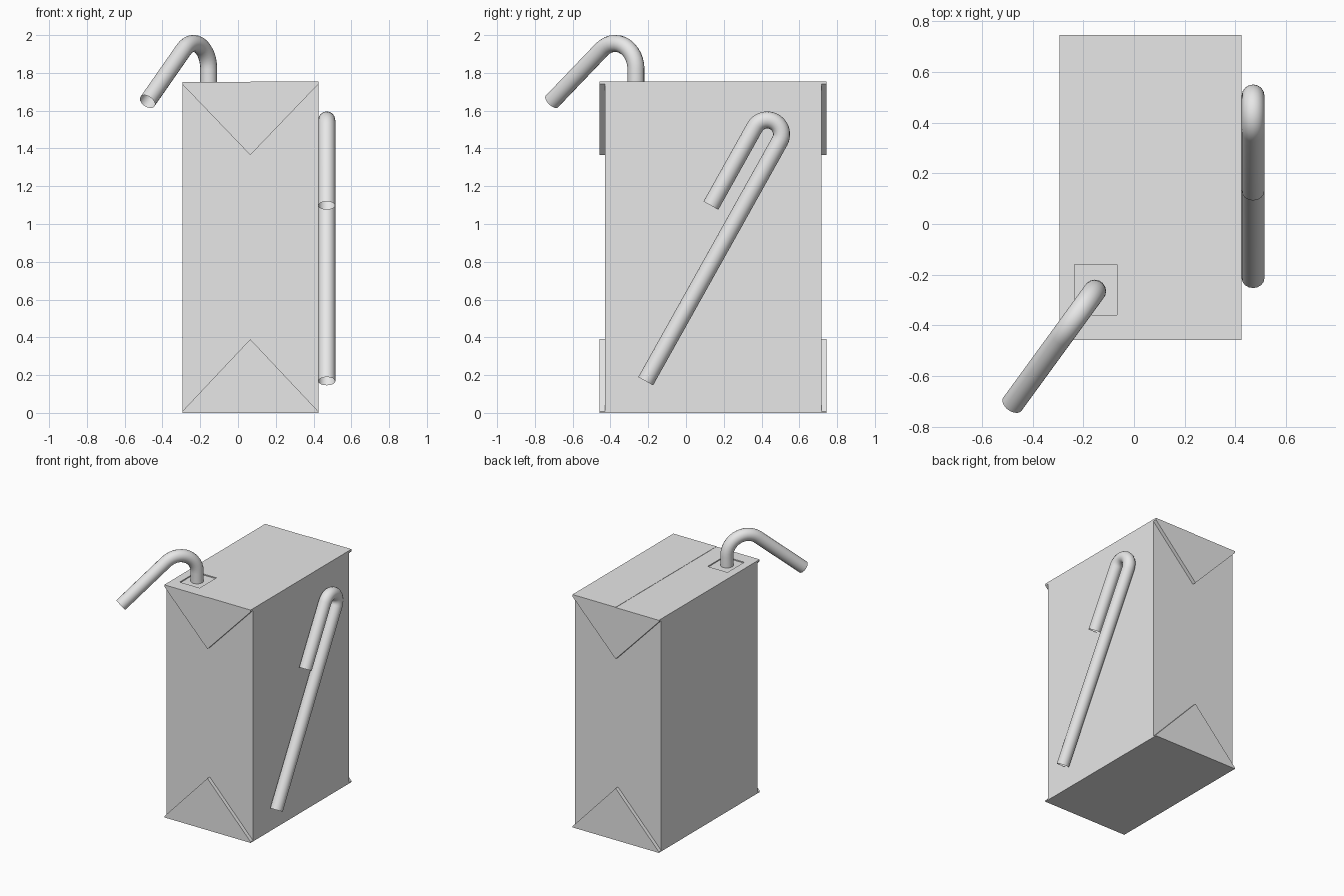
import bpy
import bmesh
from math import sin, cos, radians
from mathutils import Vector

cube = bpy.data.objects.get("Cube")
if cube:
    bpy.data.objects.remove(cube, do_unlink=True)

grey = bpy.data.materials.new("light_grey")
grey.use_nodes = True
grey.diffuse_color = (0.8, 0.8, 0.8, 1)
grey.node_tree.nodes["Principled BSDF"].inputs["Base Color"].default_value = (0.8, 0.8, 0.8, 1)

# Carton limits
X0, X1, XM = -0.295, 0.425, 0.065
Y0, Y1 = -0.457, 0.745
FLAP = 0.028
TOP, SLAB = 1.753, 0.013


def finish(name, bm):
    bmesh.ops.recalc_face_normals(bm, faces=bm.faces)
    mesh = bpy.data.meshes.new(name)
    bm.to_mesh(mesh)
    bm.free()
    mesh.materials.append(grey)
    obj = bpy.data.objects.new(name, mesh)
    bpy.context.collection.objects.link(obj)
    return obj


def box(name, low, high):
    low, high = Vector(low), Vector(high)
    bm = bmesh.new()
    bmesh.ops.create_cube(bm, size=1)
    bmesh.ops.scale(bm, vec=high - low, verts=bm.verts)
    bmesh.ops.translate(bm, vec=(low + high) / 2, verts=bm.verts)
    return finish(name, bm)


def flap(name, y, base, tip):
    """Folded triangular ear lying against an end wall."""
    bm = bmesh.new()
    corners = [(X0, y, base), (X1, y, base), (XM, y, tip)]
    face = bm.faces.new([bm.verts.new(c) for c in corners])
    new = bmesh.ops.extrude_face_region(bm, geom=[face])["geom"]
    moved = [v for v in new if isinstance(v, bmesh.types.BMVert)]
    bmesh.ops.translate(bm, vec=(0, FLAP, 0), verts=moved)
    return finish(name, bm)


def straw(name, points):
    """Open round tube along a path."""
    curve = bpy.data.curves.new(name, "CURVE")
    curve.dimensions = "3D"
    curve.bevel_depth = 0.045
    curve.bevel_resolution = 6
    spline = curve.splines.new("POLY")
    spline.points.add(len(points) - 1)
    for p, co in zip(spline.points, points):
        p.co = (*co, 1)
    curve.materials.append(grey)
    obj = bpy.data.objects.new(name, curve)
    bpy.context.collection.objects.link(obj)
    bpy.ops.object.select_all(action="DESELECT")
    obj.select_set(True)
    bpy.context.view_layer.objects.active = obj
    bpy.ops.object.convert(target="MESH")
    bpy.ops.object.shade_smooth_by_angle(angle=radians(50))


# Carton walls with top and bottom panels
box("carton_body", (X0, Y0 + FLAP, 0.005), (X1, Y1 - FLAP, TOP - 0.012))
top = box("top_panel", (X0, Y0, TOP - SLAB), (X1, Y1, TOP))
box("bottom_panel", (X0, Y0, 0), (X1, Y1, 0.008))
box("top_seam_overlap", (XM, Y0, TOP - 0.002), (X1, Y1, TOP + 0.002))

# Shallow recess around the drinking hole
cutter = box("recess_cutter", (-0.234, -0.36, TOP - 0.008), (-0.068, -0.16, TOP + 0.1))
cutter.hide_render = True
cutter.hide_set(True)
cut = top.modifiers.new("recess", "BOOLEAN")
cut.operation = "DIFFERENCE"
cut.solver = "EXACT"
cut.object = cutter

# Folded ears on both end walls
for side, y in (("front", Y0), ("back", Y1 - FLAP)):
    flap(side + "_top_flap", y, TOP - SLAB, 1.365)
    flap(side + "_bottom_flap", y, 0.008, 0.39)

# Bent straw in the drinking hole, leaning out over the front right corner
R, ZC = 0.136, 1.82
bend = [(R - R * cos(radians(a)), ZC + R * sin(radians(a))) for a in range(0, 131, 10)]
profile = [(0, TOP - 0.01)] + bend + [(0.55, 1.648)]
straw("drinking_straw", [(-0.155 - 0.59 * h, -0.265 - 0.81 * h, z) for h, z in profile])

# Folded spare straw on the left wall
T = radians(60.8)
along, across = Vector((0, cos(T), sin(T))), Vector((0, sin(T), -cos(T)))
centre, r = Vector((0.47, 0.43, 1.475)), 0.076
path = [centre + across * r - along * 1.455]
for a in range(0, 181, 12):
    path.append(centre + across * r * cos(radians(a)) + along * r * sin(radians(a)))
path.append(centre - across * r - along * 0.475)
straw("spare_straw", path)
